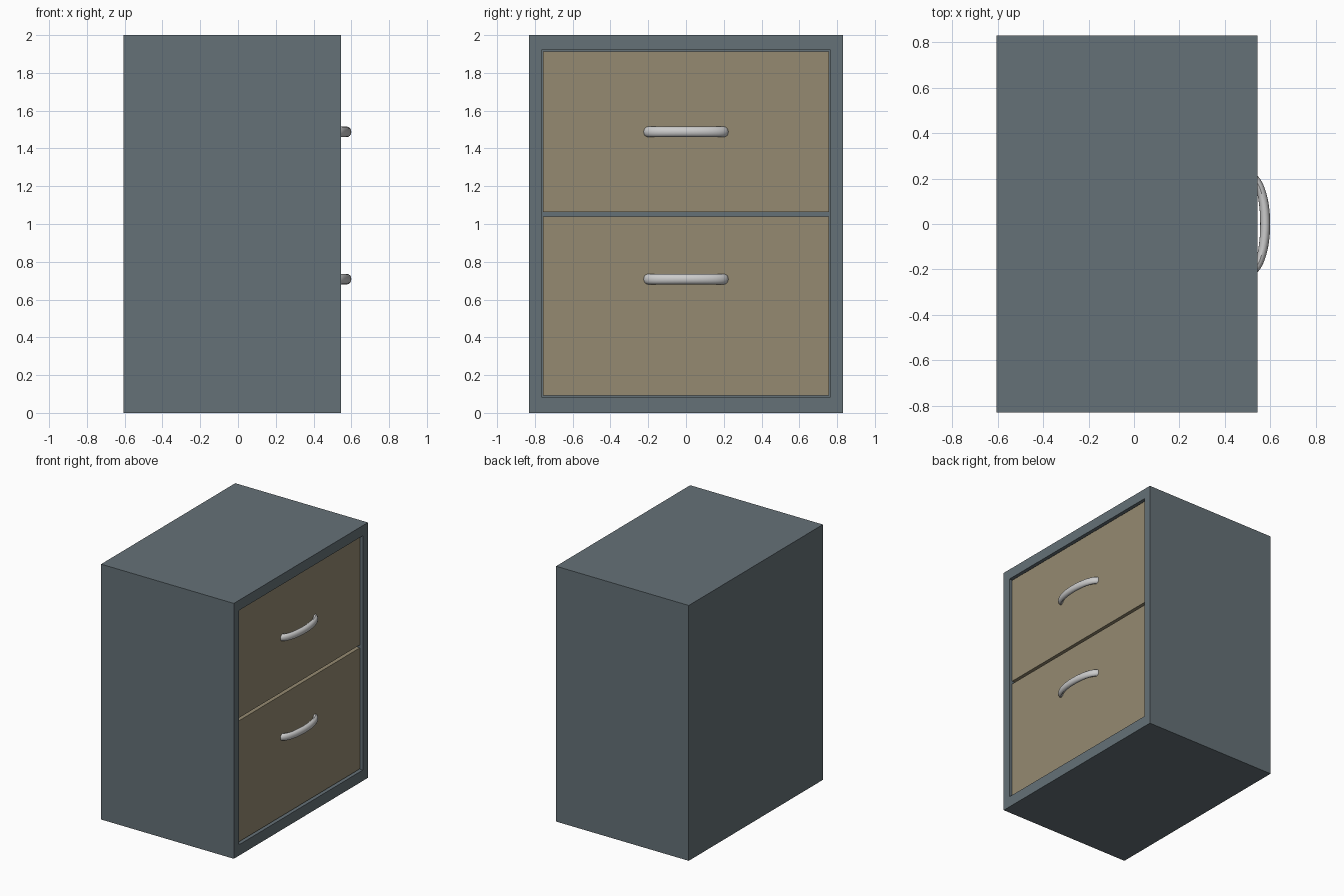
import bpy, bmesh
from math import pi, sin, cos

if "Cube" in bpy.data.objects:
    bpy.data.objects.remove(bpy.data.objects["Cube"])


def material(name, rgb):
    m = bpy.data.materials.new(name)
    m.diffuse_color = (*rgb, 1)
    m.use_nodes = True
    m.node_tree.nodes["Principled BSDF"].inputs["Base Color"].default_value = m.diffuse_color
    return m


def finish(name, bm, mat=None):
    bmesh.ops.recalc_face_normals(bm, faces=bm.faces[:])
    me = bpy.data.meshes.new(name)
    bm.to_mesh(me)
    bm.free()
    ob = bpy.data.objects.new(name, me)
    bpy.context.collection.objects.link(ob)
    if mat:
        me.materials.append(mat)
    return ob


def box(name, x, y, z, mat):
    bm = bmesh.new()
    bmesh.ops.create_cube(bm, size=1)
    for v in bm.verts:
        v.co = [(a + b) / 2 + c * (b - a) for (a, b), c in zip((x, y, z), v.co)]
    return finish(name, bm, mat)


FRONT = 0.545
slate = material("slate_paint", (0.13, 0.165, 0.185))
tan = material("tan_paint", (0.30, 0.255, 0.165))

# Cabinet shell: a box whose +x face is inset and pushed in to make the cavity
cabinet = box("cabinet_shell", (-0.605, FRONT), (-0.83, 0.83), (0, 2), slate)
bm = bmesh.new()
bm.from_mesh(cabinet.data)
face = max(bm.faces, key=lambda f: f.calc_center_median().x)
bmesh.ops.inset_region(bm, faces=[face], thickness=0.065)
for v in face.verts:
    v.co.z = 0.085 if v.co.z < 1 else 1.92
    v.co.y = 0.766 if v.co.y > 0 else -0.766
cavity = bmesh.ops.extrude_discrete_faces(bm, faces=[face])["faces"][0]
for v in cavity.verts:
    v.co.x = -0.54
bm.to_mesh(cabinet.data)
bm.free()


# Bowed handle: elliptical section swept along half an ellipse
def handle(name, z0, steps=24, sides=16):
    bm = bmesh.new()
    rings = []
    for i in range(steps + 1):
        t = pi * (i / steps - 0.5)
        ring = []
        for j in range(sides):
            p = 2 * pi * j / sides
            r = 0.022 * cos(p)
            ring.append(bm.verts.new((0.515 + (0.063 + r) * cos(t),
                                      (0.204 + r) * sin(t),
                                      z0 + 0.0275 * sin(p))))
        rings.append(ring)
    for a, b in zip(rings, rings[1:]):
        for j in range(sides):
            k = (j + 1) % sides
            bm.faces.new((a[j], a[k], b[k], b[j]))
    bm.faces.new(rings[0])
    bm.faces.new(rings[-1])
    ob = finish(name, bm)
    bpy.ops.object.select_all(action='DESELECT')
    ob.select_set(True)
    bpy.context.view_layer.objects.active = ob
    bpy.ops.object.shade_smooth_by_angle()


# Drawers, slightly recessed, each with a handle
for label, z, hz in (("lower", (0.092, 1.04), 0.708), ("upper", (1.063, 1.913), 1.488)):
    box(label + "_drawer", (-0.5, FRONT - 0.02), (-0.758, 0.758), z, tan)
    handle(label + "_handle", hz)
